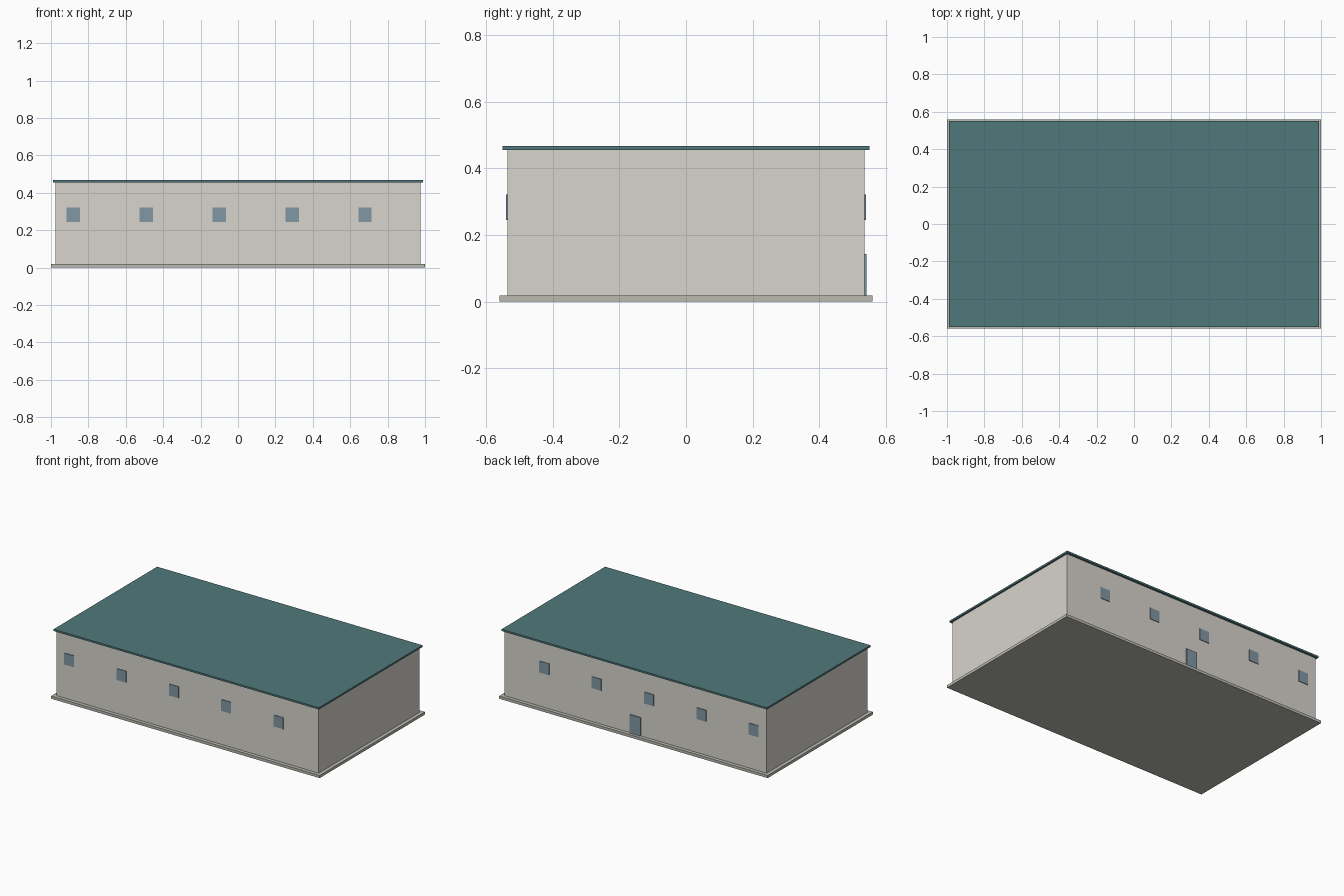
import bpy

if "Cube" in bpy.data.objects:
    bpy.data.objects.remove(bpy.data.objects["Cube"])


def material(name, rgb):
    m = bpy.data.materials.new(name)
    m.diffuse_color = (*rgb, 1)
    m.use_nodes = True
    m.node_tree.nodes["Principled BSDF"].inputs["Base Color"].default_value = m.diffuse_color
    return m


def box(name, lo, hi, mat):
    centre = [(a + b) / 2 for a, b in zip(lo, hi)]
    bpy.ops.mesh.primitive_cube_add(size=1, location=centre)
    ob = bpy.context.object
    ob.name = name
    ob.scale = [b - a for a, b in zip(lo, hi)]
    bpy.ops.object.transform_apply(location=False, rotation=False, scale=True)
    ob.data.materials.append(mat)
    return ob


wall_mat = material("plaster", (0.69, 0.66, 0.61))
base_mat = material("concrete", (0.5, 0.5, 0.45))
roof_mat = material("roof_teal", (0.08, 0.19, 0.2))
glass_mat = material("glass_blue", (0.22, 0.31, 0.37))

# Main slabs: plinth, walls and overhanging flat roof
WALL_Y = 0.536
box("plinth", (-1, -0.56, 0), (1, 0.56, 0.018), base_mat)
box("walls", (-0.976, -WALL_Y, 0.018), (0.976, WALL_Y, 0.455), wall_mat)
box("roof", (-0.988, -0.551, 0.455), (0.988, 0.551, 0.467), roof_mat)

# Five windows on the front and on the back
for side, y in (("front", -WALL_Y), ("back", WALL_Y)):
    for i in range(5):
        x = -0.881 + 0.39 * i
        box(f"{side}_window_{i + 1}", (x - 0.036, y - 0.004, 0.245),
            (x + 0.036, y + 0.004, 0.322), glass_mat)

# Door in the middle of the back wall
box("back_door", (-0.04, WALL_Y - 0.006, 0.018), (0.04, WALL_Y + 0.006, 0.143), glass_mat)
